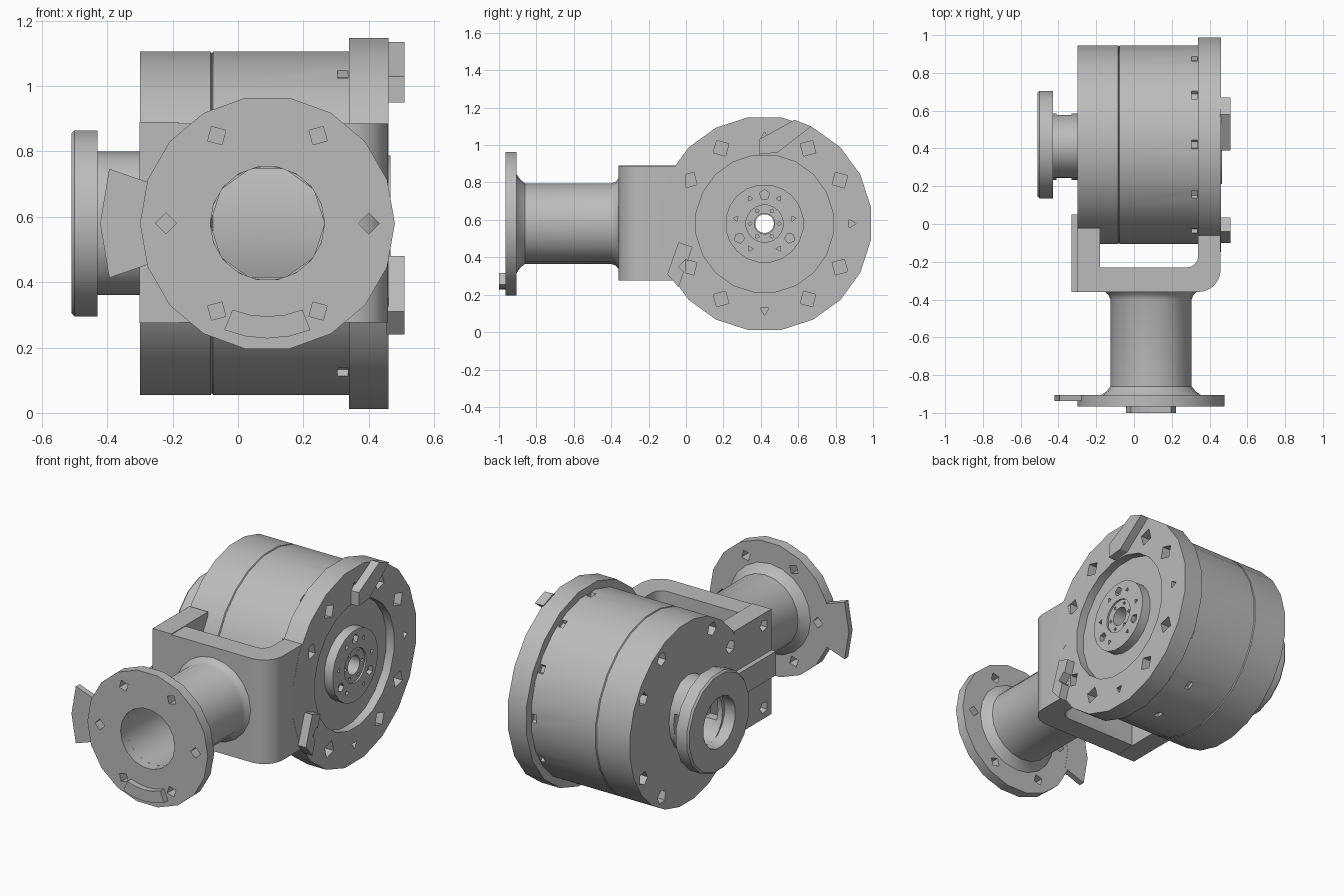
import bpy, bmesh
from math import sin, cos, pi, radians

cube = bpy.data.objects.get("Cube")
if cube:
    bpy.data.objects.remove(cube, do_unlink=True)

grey = bpy.data.materials.new("machined grey")
grey.use_nodes = True
GREY = (0.5, 0.5, 0.5, 1)
grey.diffuse_color = GREY
grey.node_tree.nodes["Principled BSDF"].inputs["Base Color"].default_value = GREY

DY, DZ = 0.42, 0.58      # drum axis (along x)
TX, TZ = 0.09, 0.58      # tube axis (along y)


def place(axis, w, u, v):
    return (w, u, v) if axis == "x" else (u, w, v) if axis == "y" else (u, v, w)


def finish(name, bm):
    bmesh.ops.remove_doubles(bm, verts=bm.verts, dist=1e-5)
    bmesh.ops.recalc_face_normals(bm, faces=bm.faces)
    mesh = bpy.data.meshes.new(name)
    bm.to_mesh(mesh)
    bm.free()
    mesh.materials.append(grey)
    obj = bpy.data.objects.new(name, mesh)
    bpy.context.scene.collection.objects.link(obj)
    return obj


def prisms(name, axis, shapes):
    """One object from several extruded outlines: (points, start, end)."""
    bm = bmesh.new()
    for pts, a, b in shapes:
        lo = [bm.verts.new(place(axis, a, u, v)) for u, v in pts]
        hi = [bm.verts.new(place(axis, b, u, v)) for u, v in pts]
        bm.faces.new(lo)
        bm.faces.new(hi)
        for i in range(len(pts)):
            j = (i + 1) % len(pts)
            bm.faces.new((lo[i], lo[j], hi[j], hi[i]))
    return finish(name, bm)


def lathe(name, axis, center, profile, n, phase=0.0, squash=1.0):
    """Revolve a closed (distance along axis, radius) profile."""
    bm = bmesh.new()
    rings = []
    for w, r in profile:
        rings.append([bm.verts.new(place(axis, w,
                      center[0] + squash * r * cos(phase + 2 * pi * i / n),
                      center[1] + r * sin(phase + 2 * pi * i / n))) for i in range(n)])
    for k in range(len(rings)):
        p, q = rings[k], rings[(k + 1) % len(rings)]
        for i in range(n):
            j = (i + 1) % n
            bm.faces.new((p[i], p[j], q[j], q[i]))
    return finish(name, bm)


def ngon(u, v, r, n, phase=0.0):
    return [(u + r * cos(phase + 2 * pi * i / n), v + r * sin(phase + 2 * pi * i / n))
            for i in range(n)]


def sector(c, r0, r1, mid, half, n=5):
    angles = [radians(mid - half + 2 * half * i / (n - 1)) for i in range(n)]
    return ([(c[0] + r1 * cos(t), c[1] + r1 * sin(t)) for t in angles] +
            [(c[0] + r0 * cos(t), c[1] + r0 * sin(t)) for t in reversed(angles)])


def bolt_circle(c, radius, degrees, size, n, a, b):
    return [(ngon(c[0] + radius * cos(radians(d)), c[1] + radius * sin(radians(d)),
                  size, n, radians(d)), a, b) for d in degrees]


def cut(obj, axis, shapes):
    cutter = prisms("cutter", axis, shapes)
    mod = obj.modifiers.new("holes", "BOOLEAN")
    mod.operation, mod.solver, mod.object = "DIFFERENCE", "EXACT", cutter
    bpy.context.view_layer.update()
    mesh = bpy.data.meshes.new_from_object(obj.evaluated_get(bpy.context.evaluated_depsgraph_get()))
    obj.modifiers.clear()
    obj.data = mesh
    bpy.data.objects.remove(cutter, do_unlink=True)


def smooth(obj):
    bpy.ops.object.select_all(action="DESELECT")
    obj.select_set(True)
    bpy.context.view_layer.objects.active = obj
    bpy.ops.object.shade_smooth_by_angle(angle=radians(30))


drum_c, tube_c = (DY, DZ), (TX, TZ)
bolts = [30, 60, 120, 150, 210, 240, 300, 330]

# Drum body with a fine seam and a bore open on the model's right
drum = lathe("drum_body", "x", drum_c,
             [(-0.30, 0.14), (-0.30, 0.53), (-0.084, 0.53), (-0.08, 0.524), (-0.076, 0.53),
              (0.345, 0.53), (0.345, 0.05), (-0.05, 0.05), (-0.05, 0.14)], 24, pi / 24)
cut(drum, "x", bolt_circle(drum_c, 0.465, bolts, 0.04, 5, -0.31, -0.25)
    + bolt_circle(drum_c, 0.53, range(0, 360, 30), 0.03, 5, 0.305, 0.336)
    + bolt_circle(drum_c, 0.53, [270, 300], 0.03, 5, 0.16, 0.19))

# Output flange with ring groove, hub and centre bore
flange = lathe("output_flange", "x", drum_c,
               [(0.34, 0.055), (0.34, 0.575), (0.46, 0.575), (0.46, 0.37), (0.41, 0.37),
                (0.41, 0.21), (0.466, 0.21), (0.466, 0.10), (0.456, 0.10), (0.456, 0.055)],
               20, pi / 20)
cut(flange, "x", bolt_circle(drum_c, 0.465, bolts, 0.048, 4, 0.40, 0.48)
    + bolt_circle(drum_c, 0.465, range(0, 360, 90), 0.026, 3, 0.43, 0.48)
    + bolt_circle(drum_c, 0.155, [90, 210, 330], 0.028, 5, 0.44, 0.48)
    + bolt_circle(drum_c, 0.155, [10, 60, 120, 170, 240, 300], 0.016, 3, 0.44, 0.48)
    + bolt_circle(drum_c, 0.078, range(0, 360, 60), 0.011, 4, 0.44, 0.48))

# Stop blocks on the output flange
prisms("upper_stop", "x", [([(0.39, 0.95), (0.49, 0.96), (0.67, 1.10), (0.58, 1.135),
                             (0.39, 1.03)], 0.455, 0.51)])
lower_stop = prisms("lower_stop", "x", [([(-0.10, 0.31), (-0.04, 0.48), (0.035, 0.455),
                                          (-0.04, 0.24)], 0.455, 0.51)])
cut(lower_stop, "x", [(ngon(0.0, 0.35, 0.04, 4), 0.45, 0.52)])

# Bracket: rounded arm on one side, clamp block on the other
corner_out = [(0.339 + 0.12 * cos(t * pi / 12), -0.24 + 0.12 * sin(t * pi / 12))
              for t in range(-6, 1)]
corner_in = [(0.28 + 0.06 * cos(t * pi / 8), -0.17 + 0.06 * sin(t * pi / 8))
             for t in range(0, -5, -1)]
bracket = prisms("bracket", "z", [([(-0.18, -0.36)] + corner_out + [(0.459, 0.0), (0.34, 0.0)]
                                   + corner_in + [(-0.18, -0.23)], 0.277, 0.886)])
cut(bracket, "y", [(ngon(TX, TZ, 0.175, 10), -0.4, -0.2)])
smooth(bracket)
clamp = prisms("clamp_block", "z", [([(-0.301, -0.36), (-0.18, -0.36), (-0.18, -0.02),
                                      (-0.301, -0.02)], 0.275, 0.89)])
cut(clamp, "x", [(ngon(-0.29, z, 0.035, 5), -0.32, -0.25) for z in (0.34, 0.82)])
prisms("clamp_key", "z", [([(-0.33, -0.36), (-0.295, -0.36), (-0.295, 0.05),
                            (-0.33, 0.05)], 0.51, 0.65)])

# Small rear connector: neck with side windows, and its ring
neck = lathe("side_neck", "x", (0.41, DZ),
             [(-0.44, 0.15), (-0.44, 0.22), (-0.29, 0.22), (-0.29, 0.15)], 16, 0, 0.8)
cut(neck, "y", [([(-0.41, DZ - 0.06), (-0.33, DZ - 0.06), (-0.33, DZ + 0.06),
                  (-0.41, DZ + 0.06)], 0.1, 0.8)])
ring = lathe("side_ring", "x", drum_c,
             [(-0.51, 0.15), (-0.51, 0.28), (-0.50, 0.29), (-0.43, 0.29), (-0.43, 0.15)],
             16, pi / 16)

# Front tube with flared ends, and its mounting flange
tube = lathe("front_tube", "y", tube_c,
             [(-0.91, 0.175), (-0.91, 0.27), (-0.885, 0.235), (-0.86, 0.215), (-0.40, 0.215),
              (-0.375, 0.225), (-0.355, 0.25), (-0.355, 0.175)], 20)
front = lathe("front_flange", "y", tube_c,
              [(-0.965, 0.175), (-0.965, 0.39), (-0.905, 0.39), (-0.905, 0.175)], 18)
cut(front, "y", bolt_circle(tube_c, 0.31, range(0, 360, 60), 0.032, 4, -1.0, -0.85))
prisms("flange_tab", "y", [(sector(tube_c, 0.37, 0.512, 180, 19, 3), -0.938, -0.904)])
prisms("front_key", "y", [(sector(tube_c, 0.285, 0.352, 270, 22), -1.0, -0.96)])

for part in (drum, flange, neck, ring, tube, front):
    smooth(part)
